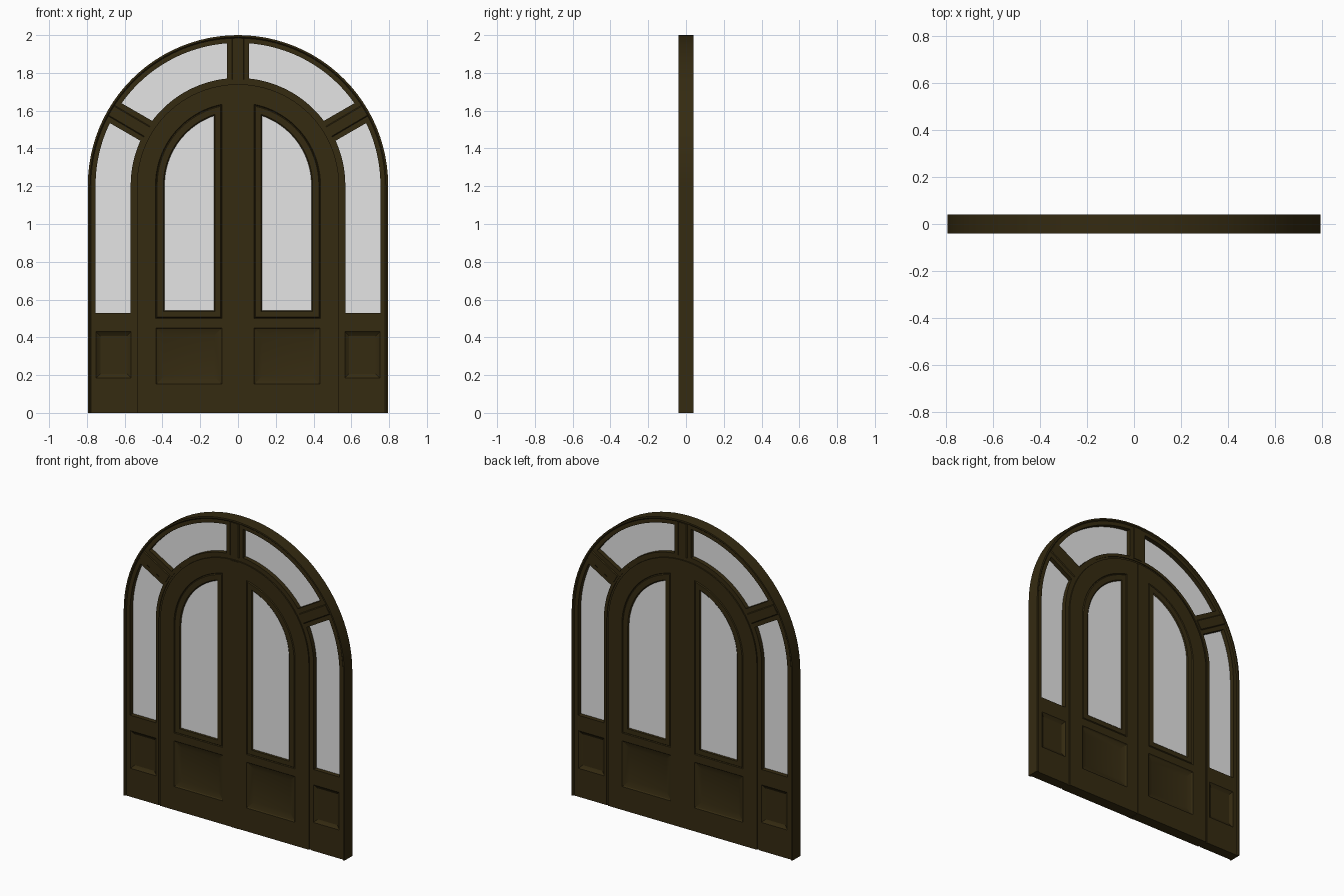
import bpy, bmesh, math
from mathutils import Matrix

if "Cube" in bpy.data.objects:
    bpy.data.objects.remove(bpy.data.objects["Cube"])

ZC = 1.205          # height where every arch springs
N = 24              # segments per arc
FACE = 0.036        # half thickness of doors and surround


def material(name, rgb):
    m = bpy.data.materials.new(name)
    m.diffuse_color = (*rgb, 1)
    m.use_nodes = True
    m.node_tree.nodes["Principled BSDF"].inputs["Base Color"].default_value = m.diffuse_color
    return m


WOOD = material("dark_wood", (0.035, 0.0235, 0.0055))
GLASS = material("pale_glass", (0.78, 0.78, 0.78))


def finish(name, bm, mat):
    bmesh.ops.remove_doubles(bm, verts=bm.verts, dist=1e-5)
    bmesh.ops.recalc_face_normals(bm, faces=bm.faces)
    me = bpy.data.meshes.new(name)
    bm.to_mesh(me)
    bm.free()
    me.materials.clear()
    me.materials.append(mat)
    me.shade_smooth()
    me.set_sharp_from_angle(angle=math.radians(20))
    ob = bpy.data.objects.new(name, me)
    bpy.context.collection.objects.link(ob)
    return ob


def plate(name, outlines, half, mat=WOOD, y=0.0):
    """Flat board from (x, z) outlines; inner outlines become holes."""
    cu = bpy.data.curves.new(name, 'CURVE')
    cu.dimensions, cu.fill_mode, cu.extrude = '2D', 'BOTH', half
    for pts in outlines:
        sp = cu.splines.new('POLY')
        sp.points.add(len(pts) - 1)
        for p, (x, z) in zip(sp.points, pts):
            p.co = (x, z, 0, 1)
        sp.use_cyclic_u = True
    tmp = bpy.data.objects.new(name + "_curve", cu)
    bpy.context.collection.objects.link(tmp)
    dg = bpy.context.evaluated_depsgraph_get()
    me = bpy.data.meshes.new_from_object(tmp.evaluated_get(dg))
    bm = bmesh.new()
    bm.from_mesh(me)
    bpy.data.objects.remove(tmp)
    bpy.data.meshes.remove(me)
    bm.transform(Matrix.Translation((0, y, 0)) @ Matrix.Rotation(math.pi / 2, 4, 'X'))
    return finish(name, bm, mat)


def loft(name, outline, profile, ring=True, solid=False):
    """Sweep a profile of (inset, y) along an outline given by outline(inset)."""
    bm = bmesh.new()
    rows = [[bm.verts.new((x, y, z)) for x, z in outline(d)] for d, y in profile]
    n, k = len(rows[0]), len(rows)
    for i in range(k - 1 if solid else k):
        a, b = rows[i], rows[(i + 1) % k]
        for j in range(n if ring else n - 1):
            bm.faces.new((a[j], a[(j + 1) % n], b[(j + 1) % n], b[j]))
    if solid:
        bm.faces.new(rows[0])
        bm.faces.new(rows[-1])
    if not ring:
        bm.faces.new([r[0] for r in rows])
        bm.faces.new([r[-1] for r in rows])
    return finish(name, bm, WOOD)


def both_sides(front):
    """Profile on the front face continued, mirrored, on the back face."""
    return [(d, -y) for d, y in front] + [(d, y) for d, y in reversed(front)]


def arc(r, a0, a1, n=N):
    return [(r * math.cos(a0 + (a1 - a0) * i / n), ZC + r * math.sin(a0 + (a1 - a0) * i / n))
            for i in range(n + 1)]


def arch(r):
    return [(r, 0)] + arc(r, 0, math.pi, 2 * N) + [(-r, 0)]


def rect(x0, x1, z0, z1):
    return lambda d: [(x0 + d, z0 + d), (x1 - d, z0 + d), (x1 - d, z1 - d), (x0 + d, z1 - d)]


def door_light(d):
    a, r, z = 0.085 + 0.9 * d, 0.437 - d, 0.5 + 0.9 * d
    return [(a, z), (r, z)] + arc(r, 0, math.acos(a / r))


def flip(fn, s):
    return lambda d=0: [(s * x, z) for x, z in fn(d)]


# Openings on the right half; the left half is mirrored
RO, RI = 0.754, 0.568
A30 = math.radians(30)


def side_light(d=0):
    low = lambda r: A30 + math.asin(-0.054 / r)
    return [(RI, 0.53), (RO, 0.53)] + arc(RO, 0, low(RO)) + arc(RI, low(RI), 0)


def top_light(d=0):
    lo = lambda r: A30 + math.asin(0.068 / r)
    hi = lambda r: math.pi / 2 - math.asin(0.058 / r)
    return arc(RO, lo(RO), hi(RO)) + arc(RI, hi(RI), lo(RI))


door_panel = rect(0.085, 0.434, 0.152, 0.45)
side_panel = rect(0.566, 0.751, 0.185, 0.43)

# Fixed surround with its openings
surround = [arch(0.788) + arch(0.548)[::-1]]
for s in (1, -1):
    surround += [flip(f, s)() for f in (side_light, top_light, side_panel)]
plate("surround", surround, 0.033)

# Outer rim, and the sunken stop between door and surround
loft("outer_rim", arch, both_sides([(0.795, 0.04), (0.785, 0.04), (0.779, 0.033), (0.77, 0.031)]), ring=False)
loft("door_stop", arch, both_sides([(0.550, 0.028), (0.533, 0.028)]), ring=False)

# Raised strips on the three spokes between the panes
for name, ang in (("right_spoke", 30.5), ("centre_spoke", 90), ("left_spoke", 149.5)):
    c, s = math.cos(math.radians(ang)), math.sin(math.radians(ang))
    bar = lambda w: [(r * c - v * s, ZC + r * s + v * c)
                     for r, v in ((0.56, -w), (0.778, -w), (0.778, w), (0.56, w))]
    loft(name, bar, both_sides([(0.028, 0.038), (0.034, 0.032)]), solid=True)

# Everything that comes in left and right pairs
for s, side in ((1, "right"), (-1, "left")):
    # Door leaf
    leaf = [(0.001, 0), (0.535, 0)] + arc(0.535, 0, math.acos(0.001 / 0.535))
    plate(side + "_door", [flip(lambda d: leaf, s)(), flip(door_light, s)(0), flip(door_panel, s)(0)], FACE)
    # Flat moulding round the door glass, set off by a fine groove
    loft(side + "_door_moulding", flip(door_light, s),
         both_sides([(0, FACE), (0.004, 0.030), (0.009, 0.036), (0.042, 0.035), (0.048, 0.030)]))
    # Sunken panels with wide sloping borders
    loft(side + "_door_panel", flip(door_panel, s),
         both_sides([(0, FACE), (0.006, 0.030), (0.042, 0.019)][::-1]), solid=True)
    loft(side + "_side_panel", flip(side_panel, s),
         both_sides([(0, 0.033), (0.006, 0.028), (0.022, 0.020)][::-1]), solid=True)
    # Glass panes; the door panes are double and nearly flush with the moulding
    plate(side + "_door_glass", [flip(door_light, s)(0.048)], 0.029, GLASS)
    plate(side + "_side_glass", [flip(side_light, s)()], 0.004, GLASS)
    plate(side + "_top_glass", [flip(top_light, s)()], 0.004, GLASS)

# Cover strip on the front where the doors meet
plate("meeting_strip", [rect(-0.025, 0.025, 0, 1.735)(0)], 0.002, y=-0.036)
